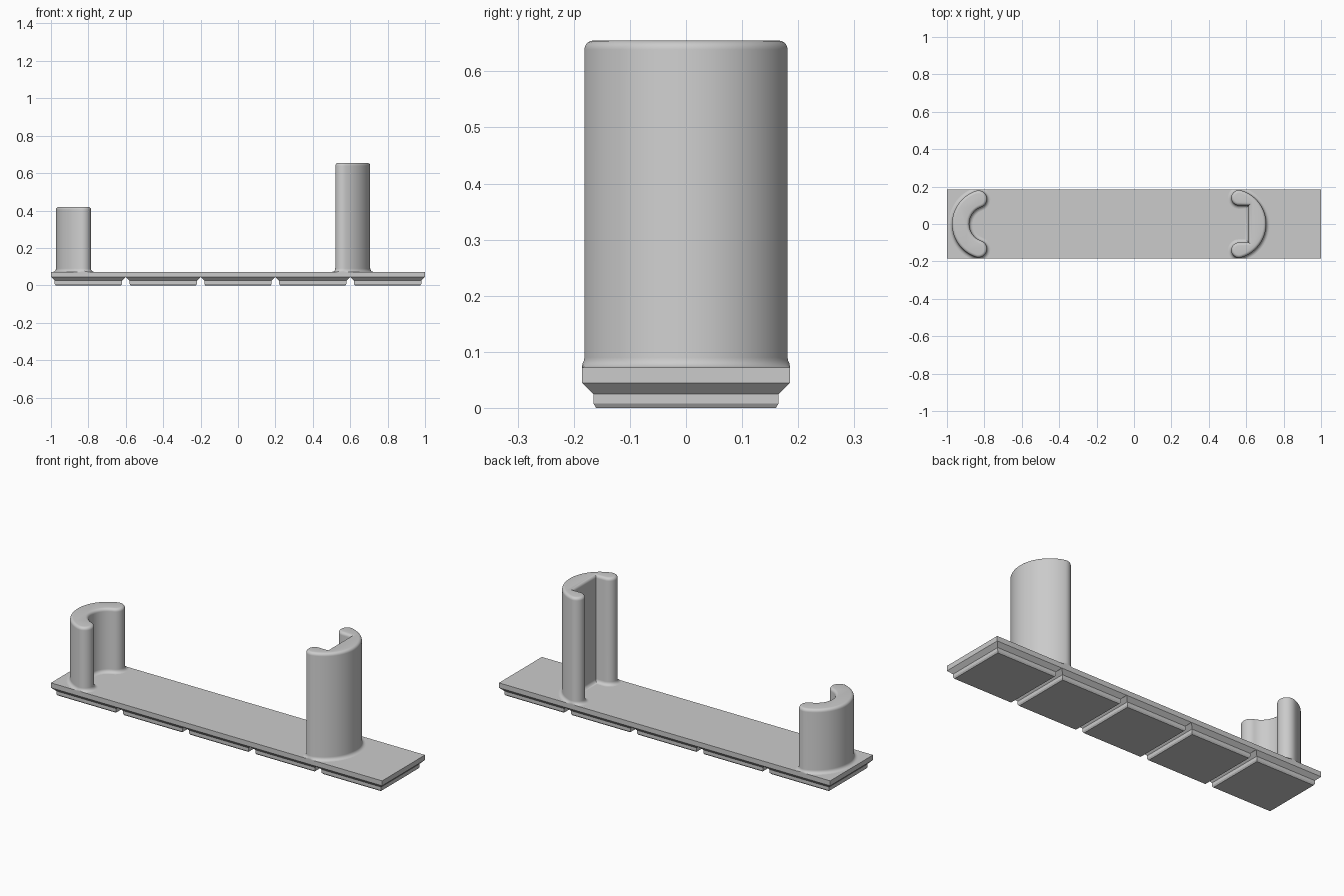
import bpy, bmesh, math
from mathutils import Vector

if "Cube" in bpy.data.objects:
    bpy.data.objects.remove(bpy.data.objects["Cube"])

HALF_Y = 0.185      # half depth of the plate
PLATE_LOW, PLATE_TOP = 0.045, 0.072

grey = bpy.data.materials.new("light grey")
grey.diffuse_color = (0.6, 0.6, 0.6, 1)
grey.use_nodes = True
grey.node_tree.nodes["Principled BSDF"].inputs["Base Color"].default_value = grey.diffuse_color


def loft(name, rings, cap_low=False, cap_top=False, smooth=False):
    """Skin a stack of closed rings of equal length."""
    bm = bmesh.new()
    loops = [[bm.verts.new(p) for p in ring] for ring in rings]
    n = len(loops[0])
    for a, b in zip(loops, loops[1:]):
        for i in range(n):
            j = (i + 1) % n
            bm.faces.new((a[i], a[j], b[j], b[i]))
    if cap_low:
        bm.faces.new(loops[0][::-1])
    if cap_top:
        bm.faces.new(loops[-1])
    mesh = bpy.data.meshes.new(name)
    bm.to_mesh(mesh)
    bm.free()
    mesh.materials.append(grey)
    obj = bpy.data.objects.new(name, mesh)
    bpy.context.collection.objects.link(obj)
    if smooth:
        bpy.ops.object.select_all(action='DESELECT')
        obj.select_set(True)
        bpy.context.view_layer.objects.active = obj
        bpy.ops.object.shade_smooth_by_angle(angle=math.radians(35))
    return obj


def rect(cx, hx, hy, z):
    return [(cx - hx, -hy, z), (cx + hx, -hy, z), (cx + hx, hy, z), (cx - hx, hy, z)]


def arc(cx, cy, r, a0, a1, n):
    return [Vector((cx + r * math.cos(a0 + (a1 - a0) * i / n),
                    cy + r * math.sin(a0 + (a1 - a0) * i / n))) for i in range(n + 1)]


def offset(points, d):
    """Push a counter-clockwise outline outward by d, with mitred corners."""
    out = []
    for i, p in enumerate(points):
        e0 = (p - points[i - 1]).normalized()
        e1 = (points[(i + 1) % len(points)] - p).normalized()
        n0, n1 = Vector((e0.y, -e0.x)), Vector((e1.y, -e1.x))
        out.append(p + (n0 + n1) * (d / (1 + n0.dot(n1))))
    return out


def hook_outline(radius, tip, pocket=None):
    """C-shaped section opening to -x: rounded tips, round or square inside."""
    v = math.sqrt((radius - tip) ** 2 - tip ** 2)
    t = math.atan2(v, tip)
    end = t + math.pi if pocket is None else 1.5 * math.pi
    upper = arc(0, 0, radius, 0, t, 20)
    upper += arc(tip, v, tip, t, end, 16)[1:]
    if pocket is None:
        upper += arc(0, 0, radius - 2 * tip, t, 0, 14)[1:]
    else:
        upper.append(Vector((pocket, v - tip)))
    lower = [Vector((p.x, -p.y)) for p in reversed(upper[1:])]
    if pocket is None:
        lower = lower[1:]       # the middle inner point is shared
    return upper + lower


def pillar(name, outline, cx, side, top):
    fillet, bevel, steps = 0.018, 0.016, 5
    levels = []
    for i in range(steps + 1):          # flared foot
        a = math.pi / 2 * i / steps
        levels.append((fillet * (1 - math.sin(a)), PLATE_TOP + fillet * (1 - math.cos(a))))
    for i in range(steps + 1):          # rounded rim
        a = math.pi / 2 * i / steps
        levels.append((bevel * (math.cos(a) - 1), top - bevel + bevel * math.sin(a)))
    rings = []
    for d, z in levels:
        ring = [(cx + side * p.x, max(-HALF_Y, min(HALF_Y, p.y)), z) for p in offset(outline, d)]
        rings.append(ring if side > 0 else ring[::-1])
    return loft(name, rings, cap_top=True, smooth=True)


# Long flat plate
loft("base_plate", [rect(0, 1, HALF_Y, PLATE_LOW), rect(0, 1, HALF_Y, PLATE_TOP)], True, True)

# Row of five stepped feet under the plate
for k in range(5):
    profile = [(0.025, 0.0), (0.020, 0.008), (0.020, 0.025), (0.0, PLATE_LOW)]
    loft(f"foot_{k + 1}", [rect(-0.8 + 0.4 * k, 0.2 - i, HALF_Y - i, z) for i, z in profile], True)

# Short horseshoe pillar and tall pillar with a square pocket
pillar("short_pillar", hook_outline(0.187, 0.046), -0.786, -1, 0.42)
pillar("tall_pillar", hook_outline(0.187, 0.041, pocket=0.093), 0.52, 1, 0.655)
